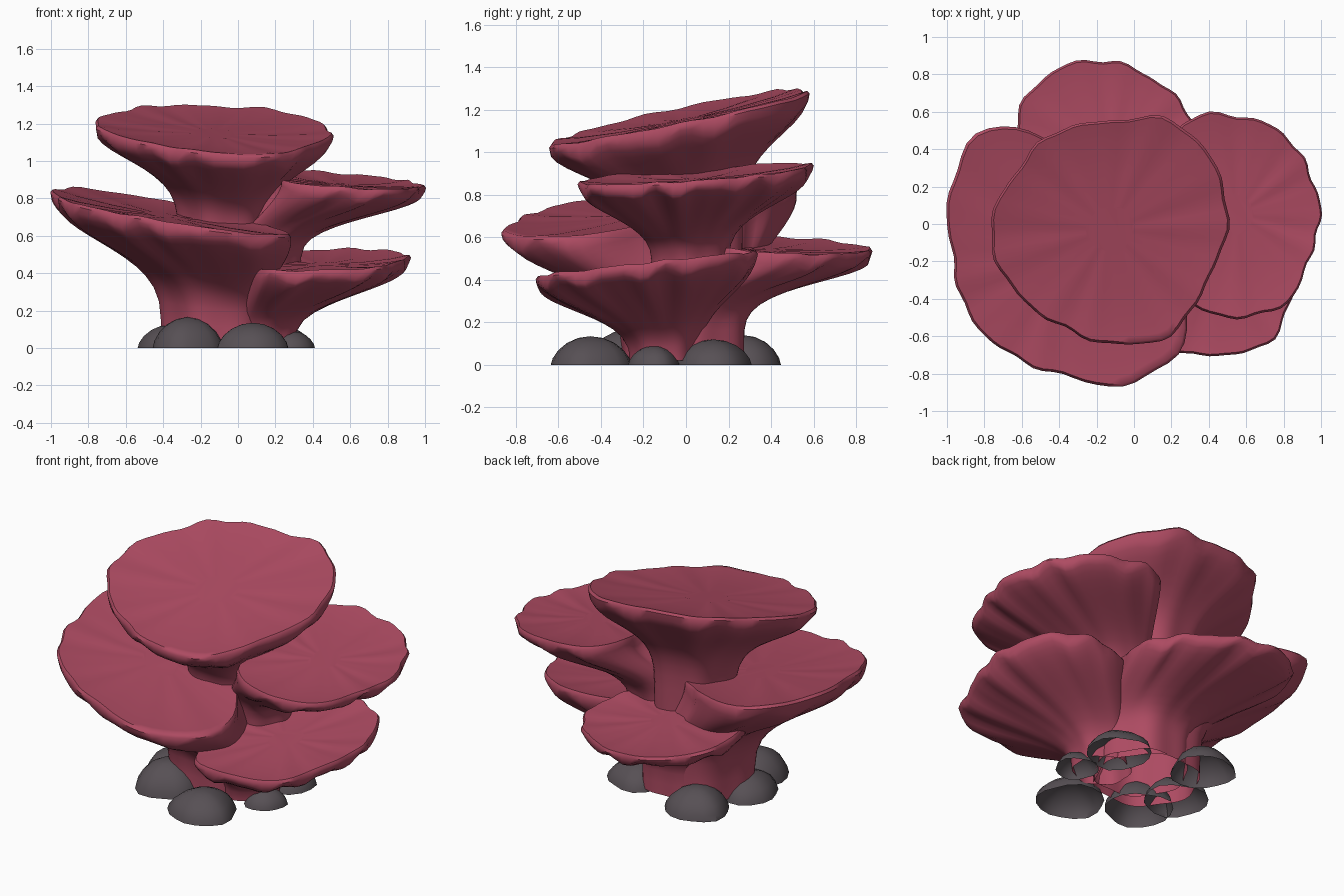
import bpy, bmesh, math, random
from mathutils import Vector

random.seed(4)
if "Cube" in bpy.data.objects:
    bpy.data.objects.remove(bpy.data.objects["Cube"])


def material(name, rgb):
    m = bpy.data.materials.new(name)
    m.use_nodes = True
    m.diffuse_color = (*rgb, 1)
    m.node_tree.nodes["Principled BSDF"].inputs["Base Color"].default_value = (*rgb, 1)
    return m


CORAL = material("coral red", (0.42, 0.07, 0.122))
ROCK = material("dark rock", (0.095, 0.08, 0.09))
SEGMENTS = 72


def finish(name, bm, mat, angle):
    bmesh.ops.recalc_face_normals(bm, faces=bm.faces)
    mesh = bpy.data.meshes.new(name)
    bm.to_mesh(mesh)
    bm.free()
    mesh.materials.append(mat)
    obj = bpy.data.objects.new(name, mesh)
    bpy.context.collection.objects.link(obj)
    bpy.context.view_layer.objects.active = obj
    obj.select_set(True)
    bpy.ops.object.shade_smooth_by_angle(angle=math.radians(angle))
    obj.select_set(False)


def spline(values, t):
    # closed smooth curve through evenly spaced values
    n = len(values)
    i = int(t * n)
    u = t * n - i
    a, b, c, d = (values[(i + k) % n] for k in (-1, 0, 1, 2))
    return b + 0.5 * u * (c - a + u * (2 * a - 5 * b + 4 * c - d + u * (3 * (b - c) + d - a)))


def plate(name, foot, foot_r, centre, slope, flare, radii):
    """Stalk that flares through a bowl-shaped underside into a wavy, tilted plate."""
    bm = bmesh.new()
    foot, centre = Vector(foot), Vector(centre)
    p1, p2 = (random.uniform(0, math.tau) for _ in range(2))
    base, rim, waves = [], [], []
    for i in range(SEGMENTS):
        a = math.tau * i / SEGMENTS
        d = Vector((math.cos(a), math.sin(a), 0))
        wave = 0.6 * math.sin(11 * a + p1) + 0.4 * math.sin(17 * a + p2)
        r = spline(radii, i / SEGMENTS) + 0.012 * wave
        edge = centre + d * r
        edge.z += slope[0] * d.x * r + slope[1] * d.y * r + 0.006 * wave
        base.append(foot + d * foot_r * (1 + 0.04 * math.sin(6 * a + p2)))
        rim.append(edge)
        waves.append(wave)

    rings = []
    # underside, from the foot up to the edge
    for h in (0, 0.15, 0.3, 0.4, 0.48, 0.55, 0.61, 0.67, 0.72, 0.77, 0.82, 0.87, 0.92, 0.96):
        f = (h * h * (3 - 2 * h)) ** flare
        ring = []
        for b, e, w in zip(base, rim, waves):
            p = b.lerp(e, f)
            p.z = b.z + (e.z - 0.01 - b.z) * h + 0.022 * w * f * f
            ring.append(bm.verts.new(p))
        rings.append(ring)
    # rounded lip, then the shallow top surface
    for f, dz in ((1, 0.003), (0.98, 0.018), (0.93, 0.014), (0.8, 0.004), (0.5, -0.006), (0.2, -0.008)):
        rings.append([bm.verts.new(centre.lerp(e, f) + Vector((0, 0, dz))) for e in rim])
    for low, high in zip(rings, rings[1:]):
        for i in range(SEGMENTS):
            j = (i + 1) % SEGMENTS
            bm.faces.new((low[i], low[j], high[j], high[i]))
    bm.faces.new(rings[-1])
    finish(name, bm, CORAL, 50)


# radii run counter-clockwise from +x, one every 30 degrees
plate("top_plate", (-0.08, 0.03, 0.42), 0.235, (-0.13, -0.03, 1.155), (-0.06, 0.21), 4.2,
      (.63, .66, .67, .58, .6, .59, .64, .61, .58, .61, .65, .59))
plate("left_plate", (-0.11, -0.02, 0.02), 0.29, (-0.38, -0.18, 0.715), (-0.14, 0.09), 2.5,
      (.5, .42, .46, .58, .8, .7, .59, .59, .59, .63, .77, .77))
plate("right_plate", (0.15, 0.02, 0.42), 0.18, (0.55, 0.05, 0.88), (-0.07, 0.07), 2.3,
      (.45, .45, .5, .53, .57, .44, .37, .38, .53, .55, .54, .45))
plate("low_front_plate", (0.15, -0.1, 0.02), 0.16, (0.45, -0.18, 0.455), (0.02, 0.11), 1.65,
      (.46, .5, .54, .5, .45, .4, .4, .44, .55, .52, .53, .45))
plate("back_plate", (-0.03, 0.02, 0.02), 0.26, (-0.12, 0.35, 0.55), (-0.08, -0.06), 3.6,
      (.45, .48, .48, .52, .56, .56, .5, .46, .4, .35, .35, .4))


def rock(name, x, y, r, h):
    """Hollow, slightly lumpy dome."""
    bm = bmesh.new()
    bmesh.ops.create_uvsphere(bm, u_segments=16, v_segments=10, radius=1)
    bmesh.ops.delete(bm, geom=[v for v in bm.verts if v.co.z < -0.01], context="VERTS")
    p = random.uniform(0, math.tau)
    for v in bm.verts:
        a = math.atan2(v.co.y, v.co.x)
        lump = 1 + 0.05 * math.sin(3 * a + p) + 0.03 * math.sin(5 * a - p)
        v.co = Vector((x + v.co.x * r * lump, y + v.co.y * r * lump, max(0, v.co.z) ** 1.25 * h))
    finish(name, bm, ROCK, 40)


rock("front_rock", 0.08, -0.45, 0.19, 0.135)
rock("front_left_rock", -0.27, -0.28, 0.19, 0.165)
rock("left_rock", -0.36, -0.07, 0.18, 0.125)
rock("right_rock", 0.29, -0.15, 0.12, 0.09)
rock("back_right_rock", 0.22, 0.13, 0.18, 0.12)
rock("back_left_rock", -0.27, 0.27, 0.18, 0.14)
